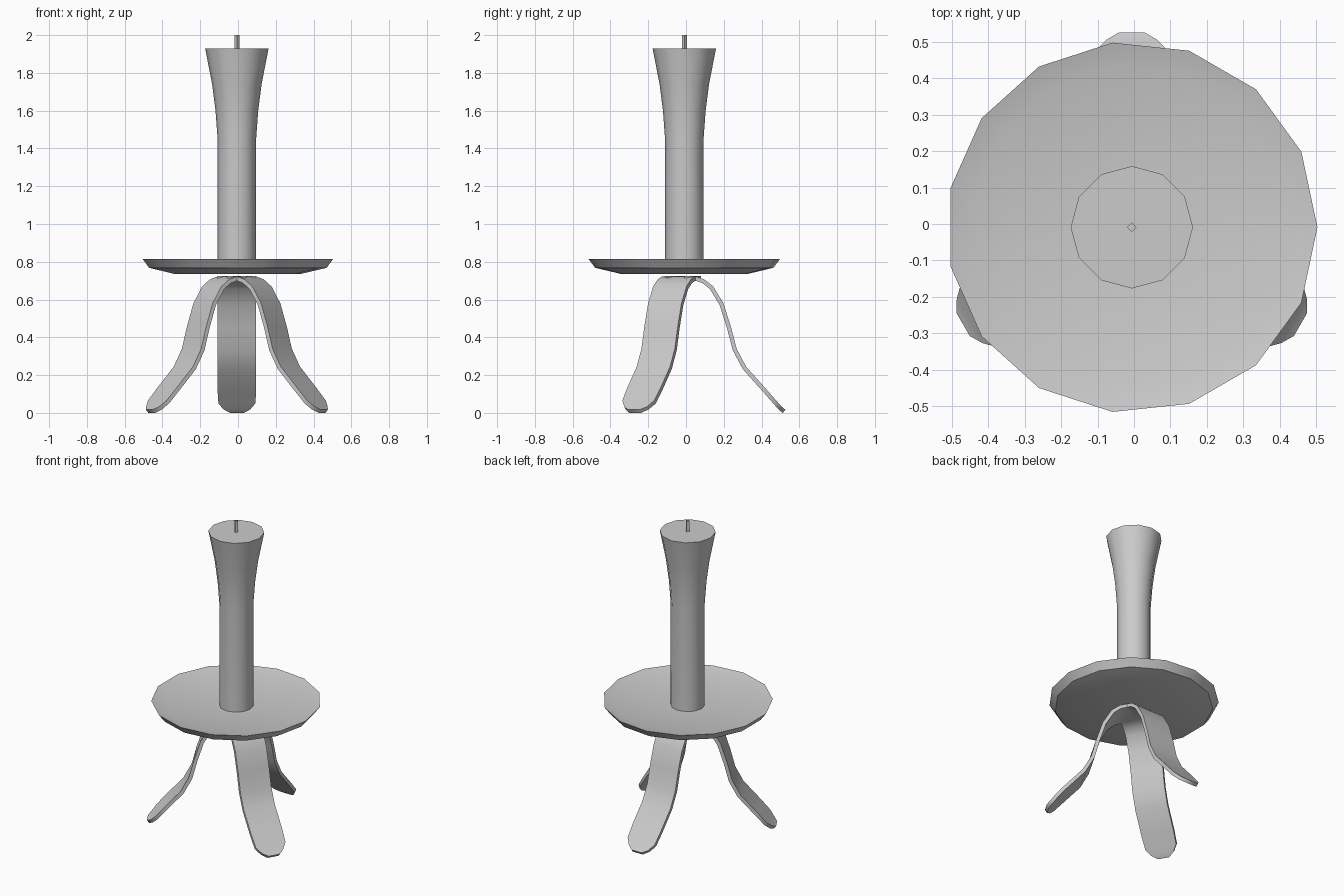
import bpy, bmesh, math
from mathutils import Matrix

if "Cube" in bpy.data.objects:
    bpy.data.objects.remove(bpy.data.objects["Cube"])

CX, CY = -0.006, -0.009


def finish(name, bm, angle=40):
    bmesh.ops.recalc_face_normals(bm, faces=bm.faces)
    me = bpy.data.meshes.new(name)
    bm.to_mesh(me)
    bm.free()
    ob = bpy.data.objects.new(name, me)
    bpy.context.collection.objects.link(ob)
    bpy.ops.object.select_all(action='DESELECT')
    ob.select_set(True)
    bpy.context.view_layer.objects.active = ob
    bpy.ops.object.shade_smooth_by_angle(angle=math.radians(angle))
    return ob


def lathe(name, profile, sides):
    """Revolve (radius, z) points around the axis, capping both ends."""
    bm = bmesh.new()
    rings = []
    for r, z in profile:
        rings.append([bm.verts.new((CX + r * math.cos(math.tau * i / sides),
                                    CY + r * math.sin(math.tau * i / sides), z))
                      for i in range(sides)])
    for a, b in zip(rings, rings[1:]):
        for i in range(sides):
            j = (i + 1) % sides
            bm.faces.new((a[i], a[j], b[j], b[i]))
    bm.faces.new(rings[0])
    bm.faces.new(rings[-1])
    return finish(name, bm)


# candle with flared top, and its wick
lathe("candle", [(.102, .775), (.102, 1.45), (.113, 1.6), (.131, 1.74), (.168, 1.93)], 12)
lathe("wick", [(.013, 1.92), (.013, 2.0)], 4)

# shallow drip dish
lathe("drip_dish", [(.335, .735), (.475, .768), (.51, .815), (.44, .796), (.1, .783)], 15)

# curved strap legs: (distance from centre, height of upper face, half width)
LEG = [(0, .725, .102), (.06, .722, .102), (.105, .707, .102), (.153, .67, .102),
       (.207, .58, .102), (.247, .455, .102), (.277, .34, .102), (.327, .245, .102),
       (.43, .13, .102), (.487, .07, .098), (.515, .038, .07), (.535, .022, .036)]
THICK = 0.022

for n, deg in enumerate((90, 210, 330)):
    bm = bmesh.new()
    loops = []
    for i, (r, z, w) in enumerate(LEG):
        # offset the under face along the path normal
        p, q = LEG[max(i - 1, 0)], LEG[min(i + 1, len(LEG) - 1)]
        dr, dz = q[0] - p[0], q[1] - p[1]
        k = THICK / math.hypot(dr, dz)
        ur, uz = (r, z - THICK) if i == 0 else (r + dz * k, max(z - dr * k, 0))
        loops.append([bm.verts.new(c) for c in
                      ((r, -w, z), (r, w, z), (ur, w, uz), (ur, -w, uz))])
    for a, b in zip(loops, loops[1:]):
        for i in range(4):
            j = (i + 1) % 4
            bm.faces.new((a[i], a[j], b[j], b[i]))
    bm.faces.new(loops[0])
    bm.faces.new(loops[-1])
    low = min(v.co.z for v in bm.verts)
    for v in bm.verts:
        if v.co.z < .1:
            v.co.z -= low
    bmesh.ops.transform(bm, verts=bm.verts, matrix=Matrix.Translation((CX, CY, 0))
                        @ Matrix.Rotation(math.radians(deg), 4, 'Z'))
    finish(("back_leg", "left_leg", "right_leg")[n], bm)
